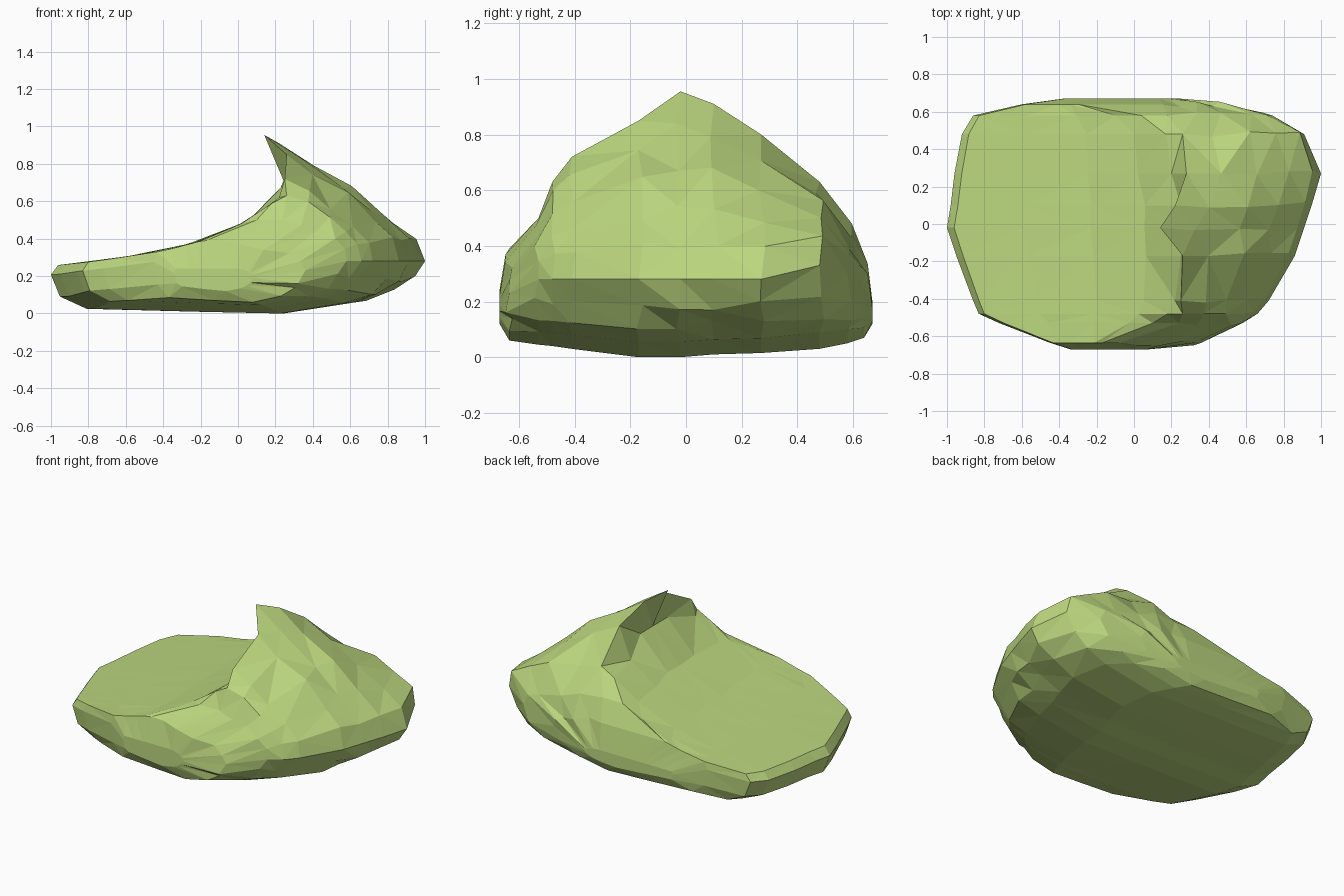
import bpy, bmesh, random
from mathutils import Vector

if "Cube" in bpy.data.objects:
    bpy.data.objects.remove(bpy.data.objects["Cube"])

random.seed(4)

# Slices from front to back: y, left x, throat x,
# crest x, crest z, right x, right z, base z
SLICES = [
    (-.67, -.34, -.12, .00, .24, .08, .19, .12),
    (-.635, -.45, -.17, -.08, .39, .36, .23, .06),
    (-.53, -.72, .10, .24, .50, .58, .28, .045),
    (-.48, -.83, .18, .26, .63, .66, .28, .04),
    (-.41, -.86, .22, .25, .72, .72, .28, .03),
    (-.17, -.95, .25, .26, .85, .86, .28, .00),
    (-.02, -1.0, .25, .14, .955, .91, .28, .00),
    (.10, -.98, .25, .22, .91, .95, .28, .01),
    (.27, -.96, .20, .28, .80, 1.0, .28, .015),
    (.48, -.92, .17, .26, .63, .91, .33, .03),
    (.58, -.86, .04, .18, .49, .74, .30, .05),
    (.64, -.60, -.30, .15, .36, .48, .25, .07),
    (.67, -.38, -.10, .10, .20, .25, .17, .12),
]
# Side curve of the hollow upper face, shared by all slices
DISH = [(-1, .255), (-.76, .28), (-.4, .335), (-.17, .395),
        (.08, .51), (.22, .62), (.26, .72)]


def dish(x):
    for (x0, z0), (x1, z1) in zip(DISH, DISH[1:]):
        if x <= x1:
            return z0 + (z1 - z0) * (x - x0) / (x1 - x0)
    return DISH[-1][1]


def profile(xl, xt, xc, zc, xr, zr, zb):
    """Closed wave-shaped outline in x and z."""
    w = xr - xl
    x0 = xl + .02 * w
    z0 = min(dish(x0), zc)
    h = z0 - zb
    pts = [(xl, zb + h * .8), (x0, z0)]
    # hollow upper face up to the throat
    for t in (.3, .6, .84, 1):
        x = x0 + (xt - x0) * t
        pts.append((x, min(dish(x), zc)))
    # overhanging crest, then the steep back slope
    pts.append((xc, zc))
    for t in (.22, .5, .75, .95):
        b = .1 * t * (1 - t) * w
        lift = min(.09, .3 * (zc - zr))
        pts.append((xc + (xr - xc) * t + b * .5,
                    zc + (zr + lift - zc) * t + b * .5))
    # undercut base
    k = zr - zb
    pts += [(xr, zr), (xr - .035 * w, zb + k * .65), (xr - .085 * w, zb + k * .4),
            (xr - .16 * w, zb + k * .2), (xr - .35 * w, zb),
            (xl + .4 * w, zb + .01), (xl + .1 * w, zb + .025),
            (xl + .025 * w, zb + h * .35)]
    return pts


# Wave-shaped rock: loft the slices into one body
bm = bmesh.new()
rings = []
for i, (y, *params) in enumerate(SLICES):
    ring = []
    for j, (x, z) in enumerate(profile(*params)):
        v = Vector((x, y, z))
        # chip the outer walls for an uneven faceted surface
        if 7 <= j <= 13 and j != 11 and 0 < i < len(SLICES) - 1:
            v += Vector([random.uniform(-.017, .017) for _ in range(3)])
            v.y = max(-.67, min(.67, v.y))
        v.x = max(-1, min(1, v.x))
        ring.append(bm.verts.new(v))
    rings.append(ring)
n = len(rings[0])
for a, b in zip(rings, rings[1:]):
    for j in range(n):
        bm.faces.new((a[j], a[(j + 1) % n], b[(j + 1) % n], b[j]))
bm.faces.new(rings[0])
bm.faces.new(rings[-1])
bmesh.ops.triangulate(bm, faces=bm.faces[:])
bmesh.ops.recalc_face_normals(bm, faces=bm.faces[:])

mesh = bpy.data.meshes.new("wave_rock")
bm.to_mesh(mesh)
bm.free()
rock = bpy.data.objects.new("wave_rock", mesh)
bpy.context.collection.objects.link(rock)

# Moss green
mat = bpy.data.materials.new("moss_green")
mat.diffuse_color = (.50, .68, .21, 1)
mat.use_nodes = True
mat.node_tree.nodes["Principled BSDF"].inputs["Base Color"].default_value = mat.diffuse_color
mesh.materials.append(mat)
